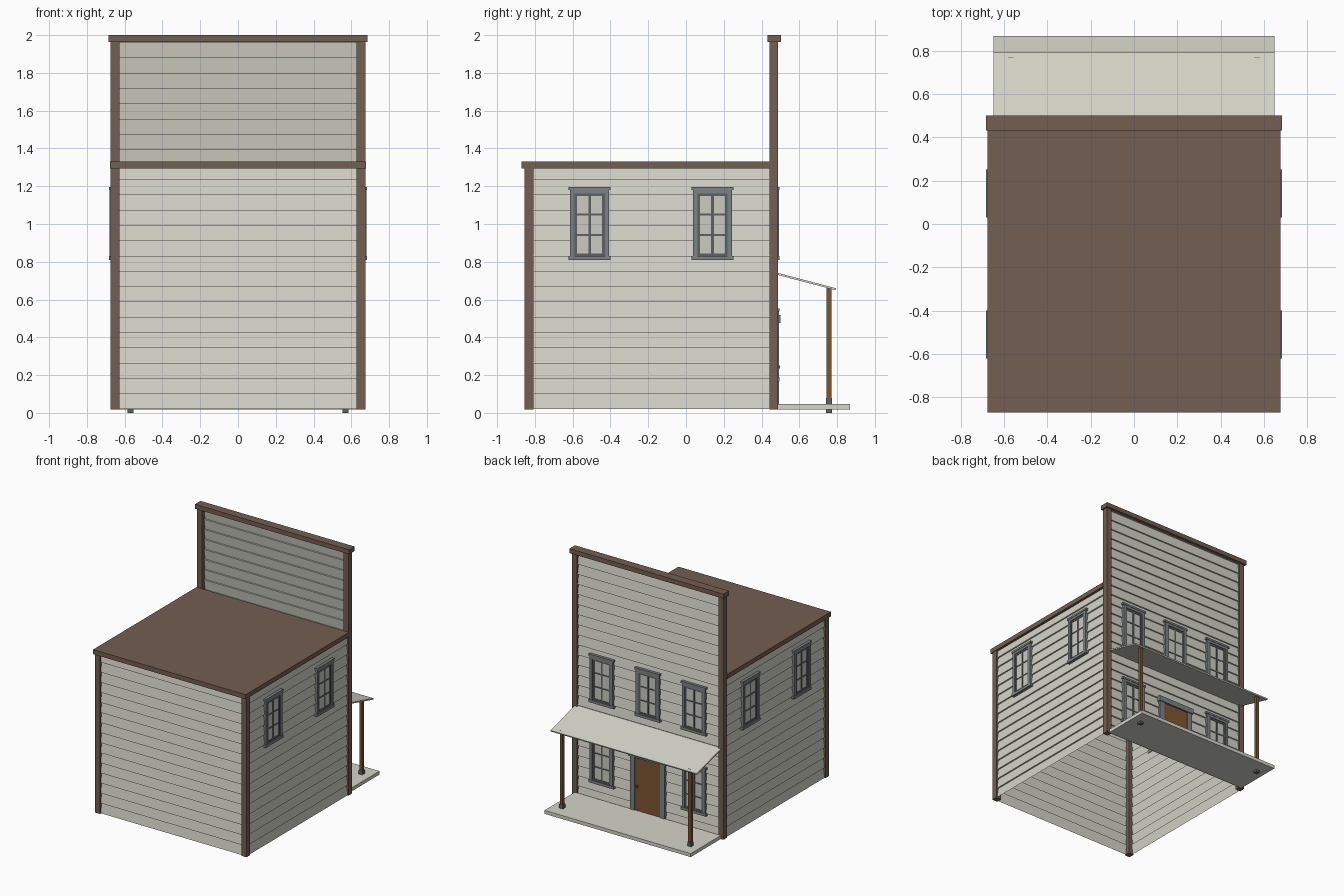
import bpy, math
from mathutils import Matrix, Vector

if "Cube" in bpy.data.objects:
    bpy.data.objects.remove(bpy.data.objects["Cube"])


def mat(name, rgb):
    m = bpy.data.materials.new(name)
    m.diffuse_color = (*rgb, 1)
    m.use_nodes = True
    m.node_tree.nodes["Principled BSDF"].inputs["Base Color"].default_value = m.diffuse_color
    return m


SIDING = mat("pale_siding", (0.66, 0.66, 0.58))
BROWN = mat("brown_trim", (0.175, 0.112, 0.082))
GREY = mat("grey_frame", (0.20, 0.225, 0.23))
SASH = mat("dark_sash", (0.11, 0.12, 0.13))
GLASS = mat("pale_glass", (0.60, 0.60, 0.54))
WOOD = mat("rust_wood", (0.215, 0.09, 0.03))


def make(name, verts, faces, mats, idx=None, matrix=None):
    me = bpy.data.meshes.new(name)
    me.from_pydata(verts, [], faces)
    for m in mats:
        me.materials.append(m)
    if idx:
        for p, i in zip(me.polygons, idx):
            p.material_index = i
    if matrix:
        me.transform(matrix)
    ob = bpy.data.objects.new(name, me)
    bpy.context.collection.objects.link(ob)
    return ob


QUADS = [(0, 1, 3, 2), (4, 6, 7, 5), (0, 4, 5, 1), (2, 3, 7, 6), (0, 2, 6, 4), (1, 5, 7, 3)]


def boxes(name, parts, mats, matrix=None):
    """parts: (x0, x1, y0, y1, z0, z1, material index)"""
    v, f, idx = [], [], []
    for x0, x1, y0, y1, z0, z1, mi in parts:
        b = len(v)
        v += [(x, y, z) for x in (x0, x1) for y in (y0, y1) for z in (z0, z1)]
        f += [tuple(b + i for i in q) for q in QUADS]
        idx += [mi] * 6
    return make(name, v, f, mats, idx, matrix)


def box(name, x0, x1, y0, y1, z0, z1, m):
    return boxes(name, [(x0, x1, y0, y1, z0, z1, 0)], [m])


def facing(angle, dist, across=0):
    """local +y points outward from the wall, x runs along it"""
    return Matrix.Rotation(math.radians(angle), 4, 'Z') @ Matrix.Translation((across, dist, 0))


def lap_wall(name, x0, x1, top, matrix, pitch=0.0809, lip=0.012):
    """single sheet of overlapping boards, each tilted with its lower edge out"""
    prof, z = [], 0.02
    while z < top - 0.001:
        z1 = min(z + pitch, top)
        prof += [(lip, z), (lip * (1 - (z1 - z) / pitch), z1)]
        z = z1
    v = [(x, y, z) for y, z in prof for x in (x0, x1)]
    f = [(2 * i + 1, 2 * i, 2 * i + 2, 2 * i + 3) for i in range(len(prof) - 1)]
    make(name, v, f, [SIDING], None, matrix)


def window(name, z, matrix):
    """z is the bottom of the sill"""
    t = z + 0.388
    p = [(-0.103, -0.08, 0, 0.025, z + 0.02, t - 0.015, 0), (0.08, 0.103, 0, 0.025, z + 0.02, t - 0.015, 0),
         (-0.08, 0.08, 0, 0.025, t - 0.036, t - 0.015, 0),
         (-0.111, 0.111, 0, 0.028, t - 0.016, t, 0), (-0.111, 0.111, 0, 0.028, z, z + 0.022, 0)]
    a, b = z + 0.022, t - 0.036
    p += [(-0.08, -0.066, 0, 0.019, a, b, 1), (0.066, 0.08, 0, 0.019, a, b, 1),
          (-0.066, 0.066, 0, 0.019, a, a + 0.014, 1), (-0.066, 0.066, 0, 0.019, b - 0.014, b, 1),
          (-0.007, 0.007, 0, 0.018, a, b, 1)]
    for k in (1, 2):
        m = a + (b - a) * k / 3
        p.append((-0.066, 0.066, 0, 0.018, m - 0.005, m + 0.005, 1))
    p.append((-0.07, 0.07, 0.012, 0.015, a, b, 2))
    boxes(name, p, [GREY, SASH, GLASS], matrix)


# Walls of lapped boards: tall false front at +y, back, two sides
lap_wall("false_front_wall", -0.64, 0.64, 1.97, facing(0, 0.467))
lap_wall("back_wall", -0.64, 0.64, 1.3, facing(180, 0.834))
lap_wall("left_wall", -0.82, 0.45, 1.3, facing(90, 0.655))
lap_wall("right_wall", -0.45, 0.82, 1.3, facing(-90, 0.655))

# Corner posts, roof and cap
for s, side in ((-1, "left"), (1, "right")):
    xa, xb = sorted((s * 0.628, s * 0.674))
    box("front_corner_post_" + side, xa, xb, 0.441, 0.487, 0.018, 1.97, BROWN)
    box("back_corner_post_" + side, xa, xb, -0.855, -0.808, 0.018, 1.3, BROWN)
box("roof", -0.678, 0.678, -0.872, 0.442, 1.295, 1.332, BROWN)
box("false_front_cap", -0.685, 0.685, 0.432, 0.502, 1.964, 2.0, BROWN)

# Windows: three upper and two lower on the front, two on each side
for x in (-0.41, 0, 0.41):
    window("upper_front_window", 0.809, facing(0, 0.467, x))
    if x:
        window("lower_front_window", 0.165, facing(0, 0.467, x))
for y in (-0.51, 0.14):
    window("right_window", 0.809, facing(-90, 0.655, -y))
    window("left_window", 0.809, facing(90, 0.655, y))

# Door with frame and knob
boxes("door", [(-0.115, 0.115, 0, 0.018, 0.045, 0.49, 1),
               (-0.155, -0.115, 0, 0.025, 0.045, 0.49, 0), (0.115, 0.155, 0, 0.025, 0.045, 0.49, 0),
               (-0.165, 0.165, 0, 0.032, 0.475, 0.518, 0),
               (0.088, 0.102, 0.018, 0.03, 0.235, 0.25, 2)], [GREY, WOOD, SASH], facing(0, 0.467))

# Porch floor, posts with metal feet, sloped awning
box("porch_floor", -0.65, 0.65, 0.485, 0.868, 0.018, 0.046, SIDING)
for s, side in ((-1, "left"), (1, "right")):
    c = s * 0.57
    box("porch_post_" + side, c - 0.012, c + 0.012, 0.745, 0.769, 0.05, 0.667, WOOD)
    box("porch_post_foot_" + side, c - 0.016, c + 0.016, 0.741, 0.773, 0.0, 0.078, SASH)
prof = [(0.475, 0.733), (0.79, 0.65), (0.793, 0.66), (0.475, 0.744)]
make("awning", [(x, y, z) for x in (-0.65, 0.65) for y, z in prof],
     [(0, 1, 2, 3), (7, 6, 5, 4)] + [(i, i + 4, (i + 1) % 4 + 4, (i + 1) % 4) for i in range(4)], [SIDING])
